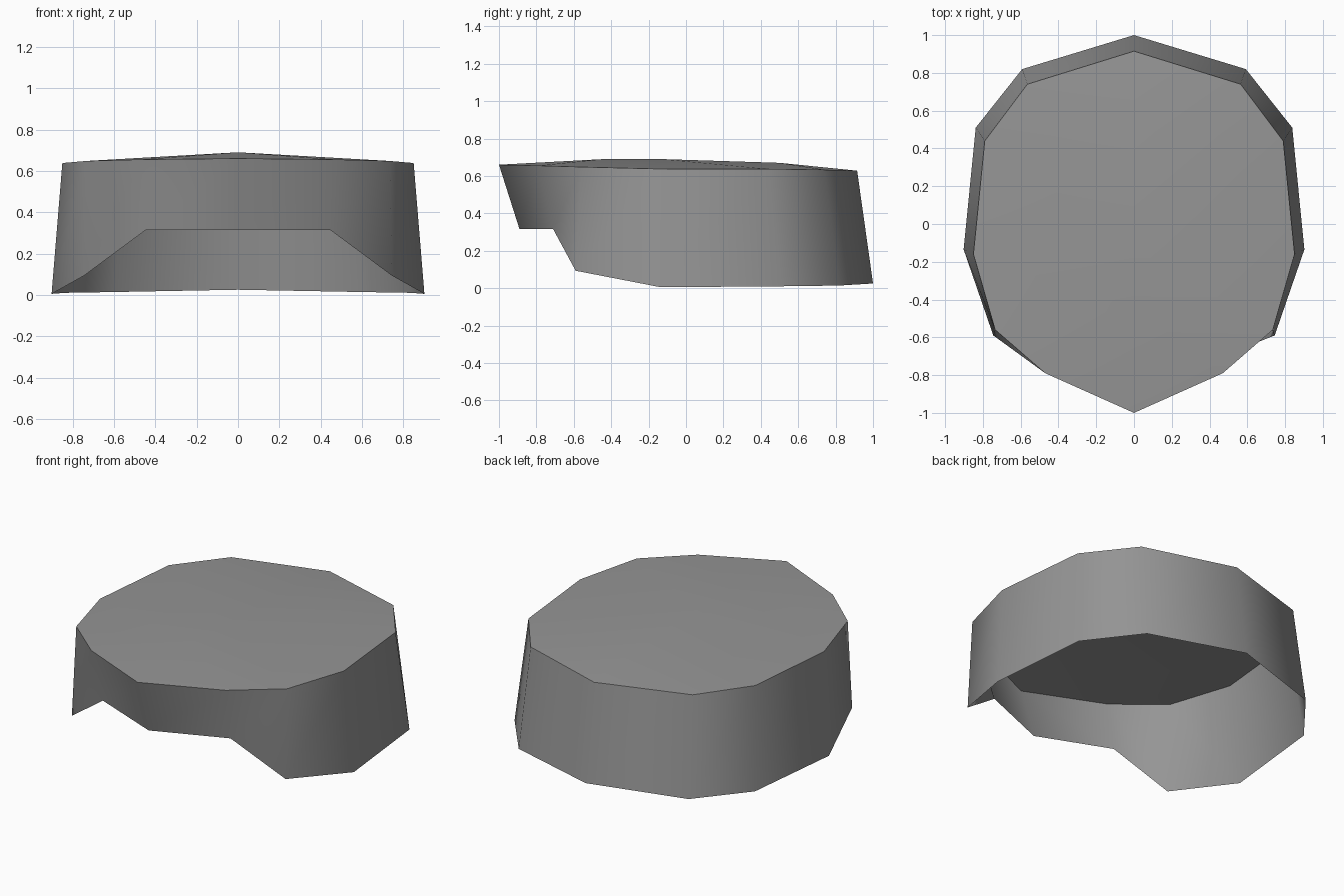
import bpy, bmesh, math

if "Cube" in bpy.data.objects:
    bpy.data.objects.remove(bpy.data.objects["Cube"])

# One flat colour
grey = bpy.data.materials.new("mid_grey")
grey.diffuse_color = (0.3, 0.3, 0.3, 1)
grey.use_nodes = True
grey.node_tree.nodes["Principled BSDF"].inputs["Base Color"].default_value = grey.diffuse_color

# Right half of each ring, from the front centre round to the back centre
top_rim = [(0, -1, .66), (.47, -.79, .655), (.735, -.56, .648), (.85, -.16, .638),
           (.79, .44, .637), (.565, .74, .633), (0, .915, .628)]
low_rim = [(0, -.89, .315), (.445, -.71, .315), (.745, -.59, .093), (.902, -.135, .005),
           (.838, .51, .01), (.592, .82, .014), (0, 1, .025)]
# Crown line along the middle of the lid
ridge = [(0, -.44, .69), (0, -.13, .69), (0, .5, .67)]


def build(name, faces):
    """Make a shell from right-half faces plus their mirror images."""
    bm = bmesh.new()
    for s in (1, -1):
        for f in faces:
            bm.faces.new([bm.verts.new((s * x, y, z)) for x, y, z in f[::s]])
    bmesh.ops.remove_doubles(bm, verts=bm.verts, dist=1e-4)
    for f in bm.faces:
        f.smooth = True
    me = bpy.data.meshes.new(name)
    bm.to_mesh(me)
    bm.free()
    me.materials.append(grey)
    ob = bpy.data.objects.new(name, me)
    bpy.context.collection.objects.link(ob)


# Side wall: open at the bottom, raised arch at the front
build("side_wall", [[low_rim[i], low_rim[i + 1], top_rim[i + 1], top_rim[i]]
                    for i in range(6)])

# Slightly domed lid, fanned from the rim to the crown line
p0, p1, p2, p3, p4, p5, p6 = top_rim
a, b, c = ridge
build("domed_lid", [[p0, p1, a], [p1, p2, a], [p2, p3, b, a], [p3, p4, b],
                    [p4, c, b], [p4, p5, c], [p5, p6, c]])
